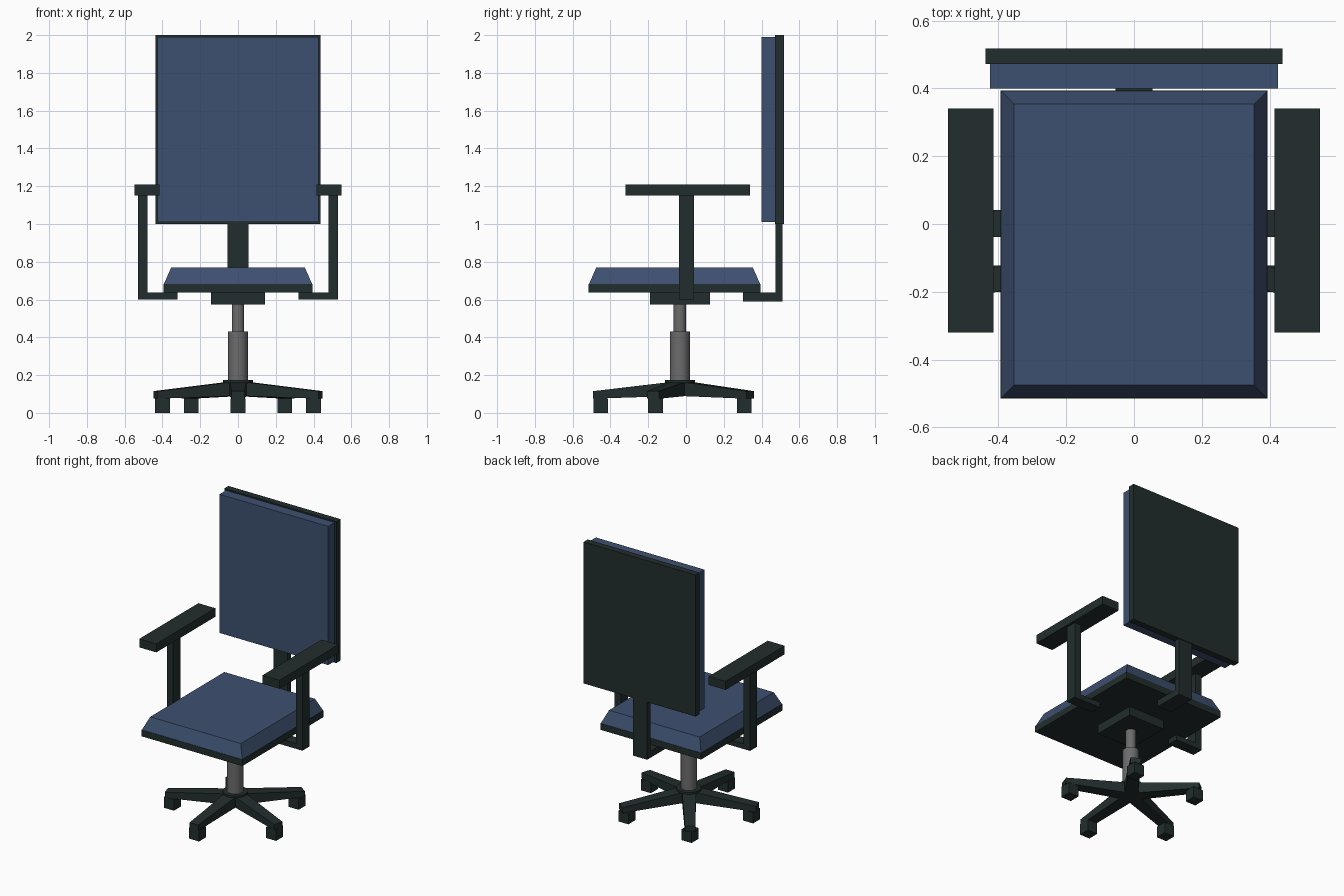
import bpy, bmesh, math
from mathutils import Matrix, Vector

if "Cube" in bpy.data.objects:
    bpy.data.objects.remove(bpy.data.objects["Cube"])


def material(name, rgb):
    m = bpy.data.materials.new(name)
    m.diffuse_color = (*rgb, 1)
    m.use_nodes = True
    m.node_tree.nodes["Principled BSDF"].inputs["Base Color"].default_value = m.diffuse_color
    return m


DARK = material("dark plastic", (0.016, 0.027, 0.026))
BLUE = material("blue fabric", (0.047, 0.080, 0.160))
GREY = material("grey metal", (0.15, 0.15, 0.15))
CY = -0.032  # y of the pedestal axis


def finish(name, bm, mat):
    bmesh.ops.recalc_face_normals(bm, faces=bm.faces)
    me = bpy.data.meshes.new(name)
    bm.to_mesh(me)
    bm.free()
    me.materials.append(mat)
    ob = bpy.data.objects.new(name, me)
    bpy.context.collection.objects.link(ob)
    return ob


def box(name, x, y, z, mat, inset=0.0):
    """Box from ranges; inset shrinks the top face on every side."""
    bm = bmesh.new()
    bmesh.ops.create_cube(bm, size=1)
    for v in bm.verts:
        top = v.co.z > 0
        i = inset if top else 0
        v.co = Vector((x[1] - i if v.co.x > 0 else x[0] + i,
                       y[1] - i if v.co.y > 0 else y[0] + i,
                       z[1] if top else z[0]))
    return finish(name, bm, mat)


def cylinder(name, r, z0, z1, mat):
    bm = bmesh.new()
    bmesh.ops.create_cone(bm, cap_ends=True, segments=32, radius1=r, radius2=r, depth=z1 - z0,
                          matrix=Matrix.Translation((0, CY, (z0 + z1) / 2)))
    for f in bm.faces:
        f.smooth = len(f.verts) == 4
    for e in bm.edges:
        e.smooth = all(len(f.verts) == 4 for f in e.link_faces)
    return finish(name, bm, mat)


def extrude_profile(name, pts, half_width, mat):
    """Closed (y, z) profile extruded along x."""
    bm = bmesh.new()
    f = bm.faces.new([bm.verts.new((-half_width, y, z)) for y, z in pts])
    ext = bmesh.ops.extrude_face_region(bm, geom=[f])["geom"]
    bmesh.ops.translate(bm, vec=(2 * half_width, 0, 0),
                        verts=[g for g in ext if isinstance(g, bmesh.types.BMVert)])
    return finish(name, bm, mat)


# Seat
box("seat_base", (-0.394, 0.394), (-0.515, 0.394), (0.637, 0.683), DARK)
box("seat_cushion", (-0.392, 0.392), (-0.513, 0.392), (0.683, 0.77), BLUE, 0.038)
box("seat_mount", (-0.142, 0.142), (-0.19, 0.126), (0.575, 0.637), DARK)

# Backrest
box("back_panel", (-0.438, 0.438), (0.472, 0.518), (1.0, 2.0), DARK)
box("back_cushion", (-0.425, 0.425), (0.40, 0.472), (1.01, 1.99), BLUE)
extrude_profile("back_bracket", [(0.302, 0.59), (0.512, 0.59), (0.512, 1.0),
                                 (0.475, 1.0), (0.475, 0.637), (0.302, 0.637)], 0.055, DARK)

# Armrests, both sides
for side, s in (("left", -1), ("right", 1)):
    def span(a, b):
        return tuple(sorted((s * a, s * b)))
    box(side + "_arm_pad", span(0.415, 0.548), (-0.32, 0.34), (1.15, 1.21), DARK)
    box(side + "_arm_post", span(0.48, 0.53), (-0.038, 0.042), (0.60, 1.15), DARK)
    box(side + "_arm_bracket", span(0.32, 0.48), (-0.038, 0.042), (0.60, 0.637), DARK)

# Pedestal
cylinder("upper_column", 0.033, 0.42, 0.575, GREY)
cylinder("lower_column", 0.052, 0.165, 0.43, GREY)
cylinder("hub_disc", 0.08, 0.155, 0.173, DARK)
cylinder("hub", 0.06, 0.09, 0.155, DARK)

# Five tapered legs with square feet
for i in range(5):
    a = math.radians(-90 + 72 * i)
    bm = bmesh.new()
    bmesh.ops.create_cube(bm, size=1)
    for v in bm.verts:
        outer, top = v.co.x > 0, v.co.z > 0
        w = math.copysign(0.034 if outer else 0.045, v.co.y)
        z = (0.115 if top else 0.075) if outer else (0.167 if top else 0.09)
        v.co = Vector((0.46 if outer else 0.02, w, z))
    bm.transform(Matrix.Translation((0, CY, 0)) @ Matrix.Rotation(a, 4, "Z"))
    finish(f"base_leg_{i + 1}", bm, DARK)
    x, y = 0.42 * math.cos(a), CY + 0.42 * math.sin(a)
    box(f"foot_{i + 1}", (x - 0.039, x + 0.039), (y - 0.039, y + 0.039), (0, 0.077), DARK)
